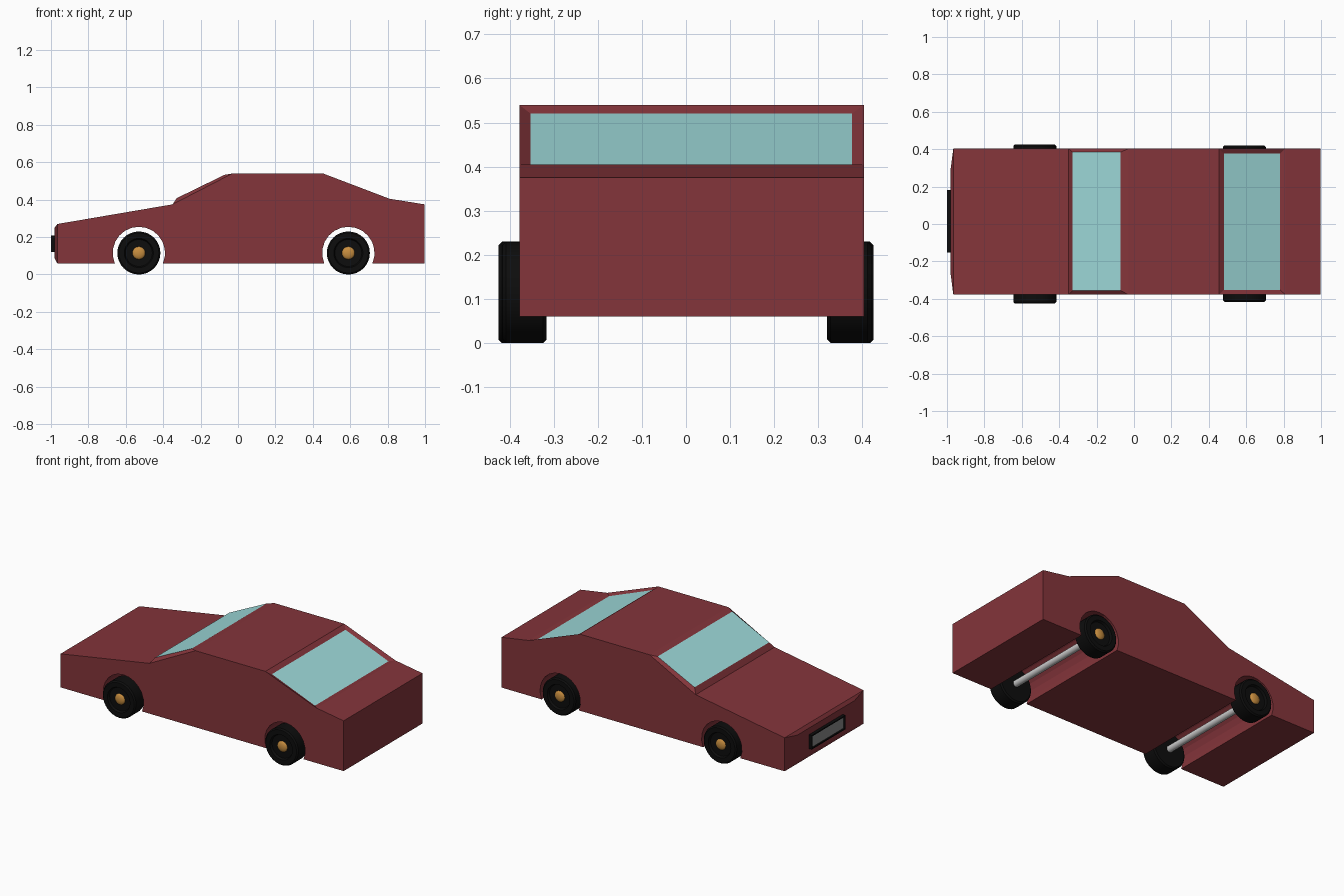
import bpy, bmesh
from math import sin, cos, pi, radians
from mathutils import Matrix, Vector

if "Cube" in bpy.data.objects:
    bpy.data.objects.remove(bpy.data.objects["Cube"])


def material(name, rgb):
    m = bpy.data.materials.new(name)
    m.diffuse_color = (*rgb, 1)
    m.use_nodes = True
    m.node_tree.nodes["Principled BSDF"].inputs["Base Color"].default_value = m.diffuse_color
    return m


RED = material("red paint", (0.23, 0.035, 0.043))
GLASS = material("window glass", (0.34, 0.70, 0.70))
BLACK = material("black rubber", (0.004, 0.004, 0.004))
ORANGE = material("orange hub", (0.58, 0.27, 0.05))
GREY = material("plate grey", (0.25, 0.25, 0.25))


def finish(bm, name, mats=(), smooth=False):
    bmesh.ops.recalc_face_normals(bm, faces=bm.faces)
    me = bpy.data.meshes.new(name)
    bm.to_mesh(me)
    bm.free()
    ob = bpy.data.objects.new(name, me)
    bpy.context.collection.objects.link(ob)
    for m in mats:
        me.materials.append(m)
    if smooth:
        bpy.ops.object.select_all(action='DESELECT')
        ob.select_set(True)
        bpy.context.view_layer.objects.active = ob
        bpy.ops.object.shade_smooth_by_angle(angle=radians(35))
    return ob


def panel(bm, face, low, high, y0, y1, index=0):
    """Inset a face and move the inner face so it spans low..high (x, z) and y0..y1."""
    c = face.calc_center_median()
    bmesh.ops.inset_individual(bm, faces=[face], thickness=0.01)
    for v in face.verts:
        x, z = low if v.co.z < c.z else high
        v.co = Vector((x, y0 if v.co.y < c.y else y1, z))
    face.material_index = index


# body: side profile with wheel arches, extruded across the width
WHEEL_X = (-0.53, 0.59)
WHEEL_Z, ARCH_R, FLOOR = 0.115, 0.14, 0.06
Y0, Y1 = -0.378, 0.403
profile = [(0.997, FLOOR), (0.997, 0.375), (0.81, 0.405), (0.455, 0.54),
           (-0.03, 0.54), (-0.35, 0.375), (-0.966, 0.27), (-0.966, FLOOR)]
for cx in WHEEL_X:
    for i in range(15):
        a = radians(203 - 226 * i / 14)
        z = FLOOR if i in (0, 14) else WHEEL_Z + ARCH_R * sin(a)
        profile.append((cx + ARCH_R * cos(a), z))
bm = bmesh.new()
side = bm.faces.new([bm.verts.new((x, Y0, z)) for x, z in profile])
ext = bmesh.ops.extrude_face_region(bm, geom=[side], use_keep_orig=True)
bmesh.ops.translate(bm, vec=(0, Y1 - Y0, 0),
                    verts=[g for g in ext["geom"] if isinstance(g, bmesh.types.BMVert)])
bmesh.ops.recalc_face_normals(bm, faces=bm.faces)


def face_near(x, z):
    mid = Vector((x, (Y0 + Y1) / 2, z))
    return min(bm.faces, key=lambda f: (f.calc_center_median() - mid).length)


# raised windscreen, recessed rear window, raised nose
screen, rear, nose = face_near(-0.19, 0.4575), face_near(0.6325, 0.4725), face_near(-0.966, 0.165)
panel(bm, screen, (-0.328, 0.408), (-0.072, 0.533), -0.355, 0.384, 1)
panel(bm, rear, (0.78, 0.402), (0.482, 0.52), -0.352, 0.376, 1)
panel(bm, nose, (-0.98, 0.085), (-0.98, 0.25), -0.27, 0.297)
finish(bm, "car_body", (RED, GLASS))

# number plate: black frame with a recessed grey panel
bm = bmesh.new()
bmesh.ops.create_cube(bm, size=1, matrix=Matrix.Translation((-0.9875, 0.015, 0.165))
                      @ Matrix.Diagonal((0.025, 0.334, 0.088, 1)))
front = min(bm.faces, key=lambda f: f.calc_center_median().x)
bmesh.ops.inset_individual(bm, faces=[front], thickness=0.01)
bmesh.ops.inset_individual(bm, faces=[front], thickness=0.001, depth=-0.008)
front.material_index = 1
finish(bm, "number_plate", (BLACK, GREY))

# wheels: lathed tyres with domed hubs
tyre = [(0, -0.05), (0.107, -0.05), (0.115, -0.042), (0.115, 0.042),
        (0.107, 0.05), (0.078, 0.05), (0.072, 0.036), (0, 0.036)]


def wheel(name, x, y, s):
    bm = bmesh.new()
    vs = [bm.verts.new((x + r, y + s * d, WHEEL_Z)) for r, d in tyre]
    edges = [bm.edges.new(p) for p in zip(vs, vs[1:])]
    bmesh.ops.spin(bm, geom=vs + edges, cent=(x, y, WHEEL_Z), axis=(0, 1, 0),
                   angle=2 * pi, steps=32)
    bmesh.ops.remove_doubles(bm, verts=bm.verts, dist=1e-4)
    finish(bm, name + "_tyre", (BLACK,), True)
    bm = bmesh.new()
    bmesh.ops.create_uvsphere(bm, u_segments=20, v_segments=10, radius=0.035,
                              matrix=Matrix.Translation((x, y + s * 0.034, WHEEL_Z))
                              @ Matrix.Diagonal((1, 0.42, 1, 1)) @ Matrix.Rotation(pi / 2, 4, 'X'))
    finish(bm, name + "_hub", (ORANGE,), True)


for end, x, ys in (("front", WHEEL_X[0], (-0.375, 0.375)), ("rear", WHEEL_X[1], (-0.366, 0.37))):
    for hand, y in zip(("left", "right"), ys):
        wheel(f"{end}_{hand}_wheel", x, y, 1 if y > 0 else -1)
    # axle
    bm = bmesh.new()
    bmesh.ops.create_cone(bm, cap_ends=True, segments=24, radius1=0.02, radius2=0.02, depth=0.67,
                          matrix=Matrix.Translation((x, 0, WHEEL_Z)) @ Matrix.Rotation(pi / 2, 4, 'X'))
    finish(bm, end + "_axle", (), True)
